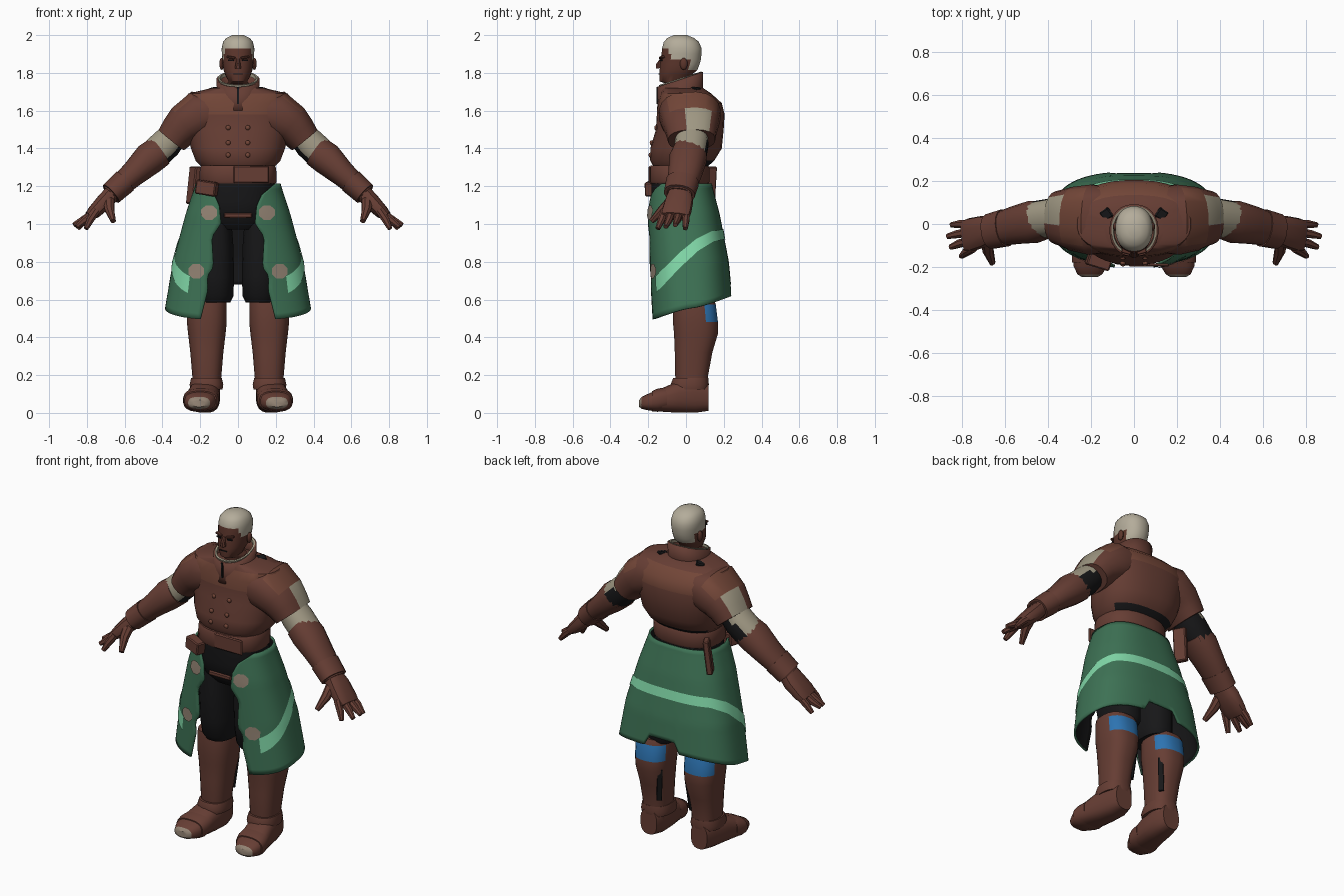
import bpy, bmesh, math
from mathutils import Vector, Euler

if "Cube" in bpy.data.objects:
    bpy.data.objects.remove(bpy.data.objects["Cube"])


def material(name, *srgb):
    m = bpy.data.materials.new(name)
    m.use_nodes = True
    col = [c ** 2.2 for c in srgb] + [1]
    m.diffuse_color = col
    bsdf = next(n for n in m.node_tree.nodes if n.type == "BSDF_PRINCIPLED")
    bsdf.inputs["Base Color"].default_value = col
    bsdf.inputs["Roughness"].default_value = 0.8
    return m


LEATHER = material("brown leather", .40, .25, .215)
TAN = material("tan leather", .445, .28, .228)
SKIN = material("dark skin", .36, .22, .185)
GREEN = material("green cloth", .25, .445, .335)
MINT = material("mint stripe", .50, .84, .65)
BLUE = material("blue pad", .19, .45, .69)
HAIR = material("pale hair", .70, .67, .60)
SLEEVE = material("beige cloth", .62, .59, .51)
PATCH = material("taupe patch", .57, .51, .45)
BLACK = material("black cloth", .115, .115, .12)


def finish(name, bm, mats, rule=None, mirror=False, recalc=True, angle=35):
    if recalc:
        bmesh.ops.recalc_face_normals(bm, faces=bm.faces)
    bm.normal_update()
    if rule:
        for f in bm.faces:
            f.material_index = rule(f.calc_center_median(), f.normal)
    me = bpy.data.meshes.new(name)
    bm.to_mesh(me)
    bm.free()
    for m in mats:
        me.materials.append(m)
    me.shade_smooth()
    me.set_sharp_from_angle(angle=math.radians(angle))
    ob = bpy.data.objects.new(name, me)
    bpy.context.collection.objects.link(ob)
    if mirror:
        ob.modifiers.new("Mirror", "MIRROR")
    return ob


def sgnpow(c, e):
    return math.copysign(abs(c) ** e, c)


def loft(name, rings, mats, n=20, p=2.2, axis=None, cap=True, tilt=0, rule=None, mirror=False):
    """Skin rings of (x, y, z, width radius, depth radius) along their path."""
    bm = bmesh.new()
    pts = [Vector(r[:3]) for r in rings]
    loops = []
    for i, r in enumerate(rings):
        t = Vector(axis) if axis else pts[min(i + 1, len(pts) - 1)] - pts[max(i - 1, 0)]
        t.normalize()
        ref = Vector((0, 0, 1)) if abs(t.y) > .8 else Vector((0, 1, 0))
        v = (ref - t * ref.dot(t)).normalized()
        u = v.cross(t)
        loop = []
        for k in range(n):
            a = math.tau * (k + .5) / n
            co = pts[i] + u * r[3] * sgnpow(math.cos(a), 2 / p) + v * r[4] * sgnpow(math.sin(a), 2 / p)
            co.z += tilt * (co.y - pts[i].y)
            loop.append(bm.verts.new(co))
        loops.append(loop)
    for a, b in zip(loops, loops[1:]):
        for k in range(n):
            bm.faces.new((a[k], a[(k + 1) % n], b[(k + 1) % n], b[k]))
    if cap:
        bm.faces.new(loops[0])
        bm.faces.new(loops[-1])
    return finish(name, bm, mats, rule, mirror)


def column(name, rows, mats, x=0, **kw):
    """Level rings given as (z, y, width radius, depth radius)."""
    return loft(name, [(x, y, z, a, b) for z, y, a, b in rows], mats, axis=(0, 0, 1), **kw)


def box(name, loc, size, mat, rot=(0, 0, 0), mirror=False, bevel=.006):
    bm = bmesh.new()
    bmesh.ops.create_cube(bm, size=1)
    bmesh.ops.scale(bm, vec=size, verts=bm.verts)
    if bevel:
        bmesh.ops.bevel(bm, geom=bm.edges[:], offset=bevel, segments=1, affect="EDGES")
    bmesh.ops.rotate(bm, matrix=Euler(rot).to_matrix(), verts=bm.verts)
    bmesh.ops.translate(bm, vec=loc, verts=bm.verts)
    return finish(name, bm, [mat], mirror=mirror)


def ball(name, loc, size, mat):
    bm = bmesh.new()
    bmesh.ops.create_uvsphere(bm, u_segments=12, v_segments=8, radius=1)
    bmesh.ops.scale(bm, vec=size, verts=bm.verts)
    bmesh.ops.translate(bm, vec=loc, verts=bm.verts)
    return finish(name, bm, [mat], mirror=True)


def interp(table, q, col=1):
    table = sorted(table)
    if q <= table[0][0]:
        return table[0][col]
    for a, b in zip(table, table[1:]):
        if q <= b[0]:
            return a[col] + (b[col] - a[col]) * (q - a[0]) / (b[0] - a[0])
    return table[-1][col]


# Head with cropped hair
def hairline(c, n):
    return int(c.z > 1.93 or (c.z > 1.872 and c.y > -.085) or (c.z > 1.815 and c.y > .015))


column("head", [(1.66, -.02, .06, .06), (1.74, -.03, .062, .065), (1.755, -.06, .05, .08),
                (1.79, -.055, .068, .087), (1.815, -.04, .077, .1), (1.845, -.033, .081, .105),
                (1.872, -.027, .083, .107), (1.9, -.024, .086, .106), (1.93, -.022, .087, .105),
                (1.965, -.025, .079, .093), (1.985, -.028, .062, .07), (2, -.03, .03, .035)],
       [SKIN, HAIR], n=32, rule=hairline)
loft("nose", [(0, -.128, 1.875, .01, .008), (0, -.143, 1.845, .014, .016), (0, -.14, 1.825, .018, .02)],
     [SKIN], n=8)
ball("ear", (.086, -.012, 1.848), (.013, .02, .032), SKIN)
box("brow", (.036, -.128, 1.882), (.046, .022, .012), SKIN, (0, -.15, .25), True, .003)
box("eye", (.036, -.132, 1.866), (.03, .009, .008), BLACK, (0, 0, .25), True, 0)
box("mouth", (0, -.143, 1.795), (.046, .006, .005), BLACK, bevel=0)

# Tall tilted collar with pale trim and dark gaps at its base
collar = column("collar", [(1.64, -.03, .122, .125), (1.69, -.03, .112, .12), (1.765, -.03, .114, .122)],
                [LEATHER], n=28, cap=False, tilt=.32)
sol = collar.modifiers.new("Solidify", "SOLIDIFY")
sol.thickness = .014
column("collar_trim", [(1.755, -.03, .102, .11), (1.772, -.03, .106, .114), (1.772, -.03, .095, .104),
                       (1.755, -.03, .092, .102)], [SLEEVE], n=28, cap=False, tilt=.32)
box("collar_opening", (0, -.152, 1.68), (.012, .009, .09), BLACK, bevel=0)
box("collar_gap", (.128, .045, 1.712), (.05, .05, .02), BLACK, (0, .25, -.6), True)

# Jacket body with a lighter yoke and dark lining underneath
column("jacket", [(1.3, -.03, .19, .14), (1.335, -.02, .225, .17), (1.4, 0, .25, .19), (1.5, .02, .272, .18),
                  (1.58, .025, .29, .18), (1.64, .02, .29, .17), (1.69, 0, .265, .135), (1.72, -.02, .14, .11)],
       [LEATHER, TAN, BLACK], n=32, p=2.4,
       rule=lambda c, n: 2 if n.z < -.9 or (c.z < 1.33 and c.y > .05) else int(1.585 < c.z < 1.69))
for z, y in ((1.51, -.158), (1.43, -.182), (1.365, -.188)):
    ball("jacket_button", (.052, y, z), (.013, .01, .013), TAN)


# Cape over the shoulders, notched on the outside to show the sleeve
def cape_colour(c, n):
    if c.x > .32 and 0 < c.y < .125 and n.x + n.z > .5:
        return 2
    return int(.2 < c.x < .32 and n.z > .5)


loft("cape_sleeve", [(.1, .02, 1.6, .1, .15), (.2, .02, 1.58, .13, .165), (.28, .025, 1.53, .11, .15),
                     (.318, .028, 1.487, .098, .135), (.352, .03, 1.445, .087, .125)],
     [LEATHER, TAN, SLEEVE], n=20, p=2.4, mirror=True, rule=cape_colour)

# Arms: cloth elbow, leather forearm with cuff, gloved hand
loft("upper_sleeve", [(.31, .03, 1.5, .07, .08), (.38, .03, 1.425, .084, .09), (.45, .02, 1.36, .084, .088)],
     [SLEEVE, BLACK], n=20, mirror=True,
     rule=lambda c, n: int(n.z < -.4 or (n.z < .2 and n.y > .3)))
loft("forearm", [(.415, .02, 1.385, .085, .09), (.47, .01, 1.345, .088, .1), (.55, -.005, 1.27, .07, .09),
                 (.655, -.03, 1.175, .056, .075), (.675, -.035, 1.155, .05, .066)], [LEATHER], n=16, mirror=True)
loft("glove_cuff", [(.6, -.018, 1.225, .068, .088), (.672, -.035, 1.16, .063, .083)], [LEATHER], n=16, mirror=True)
loft("palm", [(.65, -.03, 1.18, .044, .055), (.7, -.035, 1.125, .046, .074), (.76, -.05, 1.065, .037, .078),
              (.79, -.055, 1.04, .025, .072)], [LEATHER], n=14, p=2.6, mirror=True)
for i, (tip_x, tip_y) in enumerate(((.805, -.15), (.855, -.108), (.87, -.058), (.85, -.004))):
    y = -.112 + .038 * i
    loft("finger", [(.75, y, 1.07, .022, .021), (.75 + (tip_x - .75) * .6, (y + tip_y) / 2, 1.02, .021, .02),
                    (tip_x, tip_y, .975 + .01 * (i % 3), .013, .013)], [LEATHER], n=8, mirror=True)
loft("thumb", [(.685, -.06, 1.14, .034, .032), (.68, -.125, 1.075, .026, .025), (.66, -.182, 1.015, .014, .015)],
     [LEATHER], n=8, mirror=True)

# Belt, buckle, pouch and hanging strap
column("belt", [(1.215, -.035, .2, .155), (1.225, -.035, .206, .16), (1.295, -.035, .203, .16),
                (1.31, -.035, .196, .153)], [LEATHER], n=28, p=2.4)
box("buckle", (.07, -.192, 1.262), (.19, .014, .09), LEATHER)
box("belt_pouch", (-.165, -.175, 1.19), (.11, .06, .075), LEATHER, (0, .15, -.3))
box("hanging_strap", (-.235, .12, 1.205), (.035, .075, .2), LEATHER, (0, .12, .5))
box("hip_strap", (0, -.172, 1.045), (.15, .014, .028), LEATHER)

# Trousers and boots
column("hips", [(.97, 0, .13, .12), (1.02, -.01, .18, .155), (1.12, -.025, .2, .16), (1.24, -.035, .195, .15)],
       [BLACK], n=24, p=2.4)
column("trouser_leg", [(.585, .02, .075, .11), (.62, .015, .092, .13), (.72, .005, .095, .14),
                       (.88, -.005, .092, .14), (1.03, -.01, .08, .13)], [BLACK], x=.115, p=2.4, mirror=True)
column("boot_shaft", [(.1, .035, .068, .08), (.2, .03, .078, .088), (.32, .04, .088, .1), (.42, .053, .1, .117),
                      (.48, .05, .106, .12), (.575, .045, .106, .113), (.605, .04, .1, .105)],
       [LEATHER, BLUE], x=.165, n=24, p=2.5, mirror=True,
       rule=lambda c, n: int(.48 < c.z < .58 and n.y > .2))
box("boot_seam", (.096, .118, .33), (.03, .012, .2), BLACK, (-.13, 0, math.pi / 4), True, .002)
loft("foot", [(.17, .118, .085, .055, .075), (.17, .05, .09, .076, .09), (.18, -.04, .085, .082, .085),
              (.195, -.13, .068, .088, .062), (.203, -.195, .058, .08, .046), (.206, -.235, .053, .058, .032),
              (.206, -.248, .05, .035, .018)],
     [LEATHER, PATCH], p=2.6, axis=(0, -1, 0), mirror=True, rule=lambda c, n: int(c.y < -.236))
loft("toe_guard", [(.19, -.1, .075, .088, .062), (.197, -.15, .067, .094, .062), (.201, -.18, .062, .088, .054)],
     [LEATHER], p=2.6, axis=(0, -1, 0), mirror=True)
column("ankle_band", [(.125, .02, .086, .098), (.15, .02, .09, .102), (.185, .025, .082, .094)],
       [LEATHER], x=.167, p=2.5, mirror=True)

# Open-fronted skirt; rows are height, width, centre y, depth
SKIRT = [(.49, .397, .032, .224), (.8, .345, .014, .213), (1.05, .278, -.014, .193), (1.21, .226, -.028, .165)]
EDGE = [(.49, .2), (.65, .16), (.72, .165), (.77, .13), (.93, .14), (1.0, .09), (1.1, .1), (1.16, .13), (1.21, .2)]
POW, TOP = 2.6, 1.215


def skirt_point(a, z, off=0):
    w, cy, d = (interp(SKIRT, z, c) for c in (1, 2, 3))
    return Vector(((w + off) * sgnpow(math.sin(a), 2 / POW), cy - (d + off) * sgnpow(math.cos(a), 2 / POW), z))


def angle_at(x, z):
    return math.asin((x / interp(SKIRT, z)) ** (POW / 2))


def sheet(name, cols, rows, point, mats):
    bm = bmesh.new()
    g = [[bm.verts.new(point(i / cols, j / rows)) for i in range(cols + 1)] for j in range(rows + 1)]
    for j in range(rows):
        for i in range(cols):
            bm.faces.new((g[j][i], g[j + 1][i], g[j + 1][i + 1], g[j][i + 1]))
    bm.normal_update()
    mid = bm.faces[:][cols // 2]
    if mid.normal.y < 0:
        bmesh.ops.reverse_faces(bm, faces=bm.faces)
    return finish(name, bm, mats, recalc=False)


def skirt_grid(u, v):
    z0 = TOP + (.49 - TOP) * v
    a0 = angle_at(interp(EDGE, z0), z0)
    a = a0 + (math.tau - 2 * a0) * u
    hem = .49 + .13 * (1 - math.cos(a)) / 2 + (.06 if abs(a - math.pi) < .22 else 0)
    return skirt_point(a, TOP + (hem - TOP) * v)


skirt = sheet("skirt", 72, 24, skirt_grid, [GREEN, BLACK])
sol = skirt.modifiers.new("Solidify", "SOLIDIFY")
sol.thickness, sol.offset, sol.material_offset = .012, -1, 1

# Painted stripe rising from the front corners across the back
CURVE = [(-.2, .64), (-.16, .68), (-.03, .81), (.07, .89), (.16, .935), (.25, .95)]


def stripe_grid(u, v):
    a0 = angle_at(.255, .7)
    a = a0 + (math.tau - 2 * a0) * u
    y = skirt_point(a, .8).y
    half = .027 + .018 * max(0, min(1, .5 - 3 * y))
    return skirt_point(a, interp(CURVE, y) + half * (1 - 2 * v), .004)


sheet("skirt_stripe", 96, 3, stripe_grid, [MINT])

# Octagonal patches on the front panels
for x, z in ((.15, 1.06), (.217, .75)):
    bm = bmesh.new()
    hub = bm.verts.new(skirt_point(angle_at(x, z), z, .006))
    rim = []
    for k in range(8):
        t = math.tau * (k + .5) / 8
        px, pz = x + .044 * math.cos(t), z + .042 * math.sin(t)
        rim.append(bm.verts.new(skirt_point(angle_at(px, pz), pz, .006)))
    for k in range(8):
        bm.faces.new((hub, rim[k], rim[(k + 1) % 8]))
    finish("skirt_patch", bm, [PATCH], mirror=True, recalc=False)
